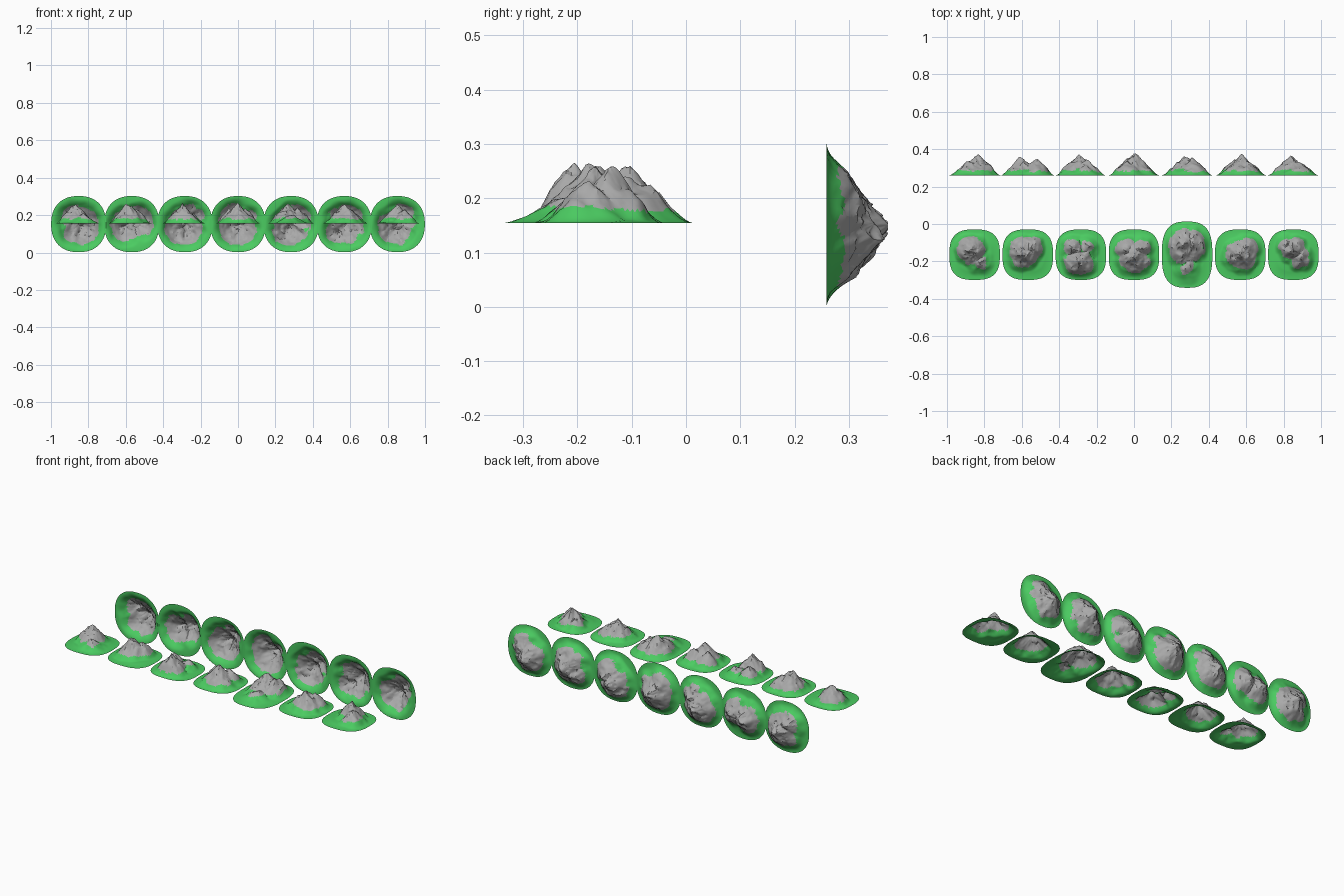
import bpy
import math
from mathutils import Vector, noise

if "Cube" in bpy.data.objects:
    bpy.data.objects.remove(bpy.data.objects["Cube"])

SEGS, RINGS = 72, 26


def material(name, colour):
    m = bpy.data.materials.new(name)
    m.diffuse_color = colour
    m.use_nodes = True
    m.node_tree.nodes["Principled BSDF"].inputs["Base Color"].default_value = m.diffuse_color
    return m


grass = material("grass", (0.07, 0.6, 0.12, 1))
rock = material("rock", (0.4, 0.4, 0.4, 1))


def height(a, b, u, peaks, seed):
    """Ridged peaks over a low apron, fading to nothing at the rim."""
    p = Vector((a, b, seed * 7.3))
    wx, wy = (0.11 * noise.noise(p * 3 + Vector((k, 0, 0))) for k in (5, 19))
    top = 0
    for px, py, h, s in peaks:
        d = math.hypot(a + wx - px, b + wy - py) / s
        top = max(top, h * max(0, 1 - d) ** 1.25)
    rough = sum(abs(noise.noise(p * f)) / f for f in (3.5, 7, 14)) * 3.5 - 0.9
    apron = 0.018 * (1 - u)
    fade = min(1, (1 - u) * 3)
    return max(0, fade * (top * (1 - 0.16 * rough) + apron
                          - 0.008 * rough * min(1, top / 0.025)))


def hill(name, loc, half_x, half_y, power, peaks, seed, upright=False):
    verts, faces = [], []
    for r in range(RINGS + 1):
        u = r / RINGS
        for i in range(SEGS if r else 1):
            t = math.tau * i / SEGS
            c, s = math.cos(t), math.sin(t)
            k = u / (abs(c) ** power + abs(s) ** power) ** (1 / power)
            a, b = k * c, k * s
            verts.append((a * half_x, b * half_y, height(a, b, u, peaks, seed)))
    for i in range(SEGS):
        j = (i + 1) % SEGS
        faces.append((0, 1 + i, 1 + j))
        for r in range(RINGS - 1):
            o, q = 1 + r * SEGS, 1 + (r + 1) * SEGS
            faces.append((o + i, q + i, q + j, o + j))
    mesh = bpy.data.meshes.new(name)
    mesh.from_pydata(verts, [], faces)
    mesh.update()
    mesh.materials.append(grass)
    mesh.materials.append(rock)
    # rock on the high and steep ground
    for f in mesh.polygons:
        n = noise.noise(f.center * 25 + Vector((0, 0, seed * 3.1)))
        steep = 1 - f.normal.z
        f.material_index = int(f.center.z + 0.03 * steep + 0.013 * n > 0.036)
    ob = bpy.data.objects.new(name, mesh)
    bpy.context.collection.objects.link(ob)
    ob.location = loc
    if upright:
        ob.rotation_euler.x = -math.pi / 2
    bpy.context.view_layer.objects.active = ob
    ob.select_set(True)
    bpy.ops.object.shade_smooth_by_angle(angle=math.radians(25))
    ob.select_set(False)


# peaks: local x, local y, height, spread
flat_row = [
    [(-0.15, 0.2, 0.085, 0.75), (0.2, -0.3, 0.035, 0.6)],
    [(-0.2, 0.1, 0.085, 0.8), (0.15, 0.3, 0.06, 0.6)],
    [(-0.1, -0.35, 0.085, 0.75), (-0.35, 0.25, 0.055, 0.6), (0.3, 0.3, 0.04, 0.5)],
    [(0.0, -0.15, 0.085, 0.85), (-0.3, 0.2, 0.06, 0.6), (0.3, 0.25, 0.06, 0.6)],
    [(-0.15, 0.32, 0.088, 0.8), (0.25, 0.38, 0.07, 0.7), (0, -0.4, 0.03, 0.6)],
    [(0.05, 0.0, 0.08, 0.8), (0.3, 0.25, 0.06, 0.65), (-0.35, -0.1, 0.045, 0.5)],
    [(0.0, 0.2, 0.078, 0.65), (0.3, -0.1, 0.06, 0.6), (-0.3, 0.4, 0.045, 0.5)],
]
upright_row = [
    [(0.12, 0.1, 0.085, 0.95), (-0.2, -0.2, 0.06, 0.75)],
    [(-0.28, 0.1, 0.075, 0.8), (0.35, -0.1, 0.07, 0.75)],
    [(-0.05, 0.15, 0.085, 0.95), (0.2, -0.25, 0.06, 0.75)],
    [(0.0, 0.1, 0.09, 0.95), (-0.2, -0.25, 0.06, 0.8)],
    [(-0.08, 0.2, 0.08, 0.9), (0.2, -0.1, 0.07, 0.8)],
    [(0.08, 0.0, 0.085, 0.95), (-0.2, 0.25, 0.065, 0.75)],
    [(-0.1, 0.15, 0.08, 0.9), (0.2, -0.2, 0.06, 0.8)],
]
for n in range(7):
    x = (n - 3) * 0.284
    # hills lying flat, the fifth one longer
    hill(f"flat_hill_{n + 1}", (x, -0.164, 0.154), 0.135,
         0.177 if n == 4 else 0.135, 2.8, flat_row[n], n + 1)
    # hills turned upright, peaks to the back
    hill(f"upright_hill_{n + 1}", (x, 0.259, 0.152), 0.147, 0.15, 2.3,
         upright_row[n], n + 11, True)
